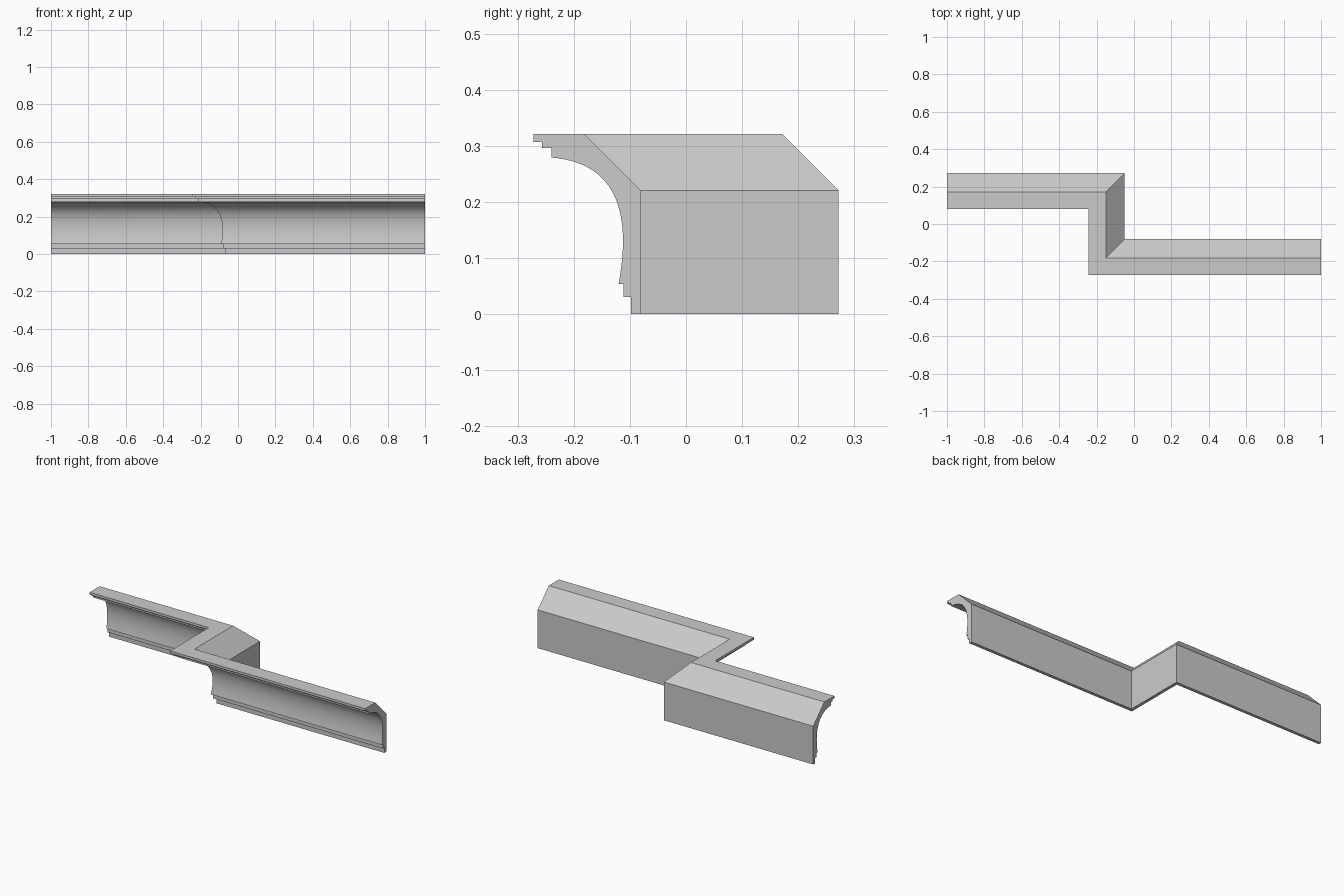
import bpy
import bmesh
import math
from mathutils import Vector
from mathutils.geometry import interpolate_bezier

cube = bpy.data.objects.get("Cube")
if cube:
    bpy.data.objects.remove(cube, do_unlink=True)

# Plain grey finish
grey = bpy.data.materials.new("light_grey")
grey.use_nodes = True
colour = (0.6, 0.6, 0.6, 1.0)
grey.diffuse_color = colour
grey.node_tree.nodes["Principled BSDF"].inputs["Base Color"].default_value = colour

# Cross-section as (distance out from the back, height)
lower_steps = [(0, 0), (0.018, 0), (0.018, 0.03), (0.031, 0.03), (0.031, 0.054)]
cove = [p.to_2d() for p in interpolate_bezier(
    Vector((0.04, 0.054, 0)), Vector((0.015, 0.19, 0)),
    Vector((0.05, 0.27, 0)), Vector((0.16, 0.279, 0)), 25)]
upper_steps = [(0.16, 0.296), (0.177, 0.296), (0.177, 0.307),
               (0.192, 0.307), (0.192, 0.321)]
back_slope = [(0.101, 0.321), (0, 0.22)]
profile = lower_steps + [tuple(p) for p in cove] + upper_steps + back_slope

# Back line of the moulding: position and mitre direction at each corner
path = [((-1, 0.272), (0, -1)),
        ((-0.05, 0.272), (-1, -1)),
        ((-0.05, -0.08), (-1, -1)),
        ((1, -0.08), (0, -1))]

# Sweep the section along the path, mitring both corners
bm = bmesh.new()
rings = [[bm.verts.new((x + dx * d, y + dy * d, z)) for d, z in profile]
         for (x, y), (dx, dy) in path]
n = len(profile)
for a, b in zip(rings, rings[1:]):
    for i in range(n):
        j = (i + 1) % n
        bm.faces.new((a[i], a[j], b[j], b[i]))

# End caps
bm.faces.new(rings[0])
bm.faces.new(rings[-1])
bmesh.ops.recalc_face_normals(bm, faces=bm.faces)

mesh = bpy.data.meshes.new("cove_moulding")
bm.to_mesh(mesh)
bm.free()
mesh.materials.append(grey)
moulding = bpy.data.objects.new("cove_moulding", mesh)
bpy.context.collection.objects.link(moulding)

# Smooth cove, crisp steps
bpy.ops.object.select_all(action='DESELECT')
bpy.context.view_layer.objects.active = moulding
moulding.select_set(True)
bpy.ops.object.shade_smooth_by_angle(angle=math.radians(25))
